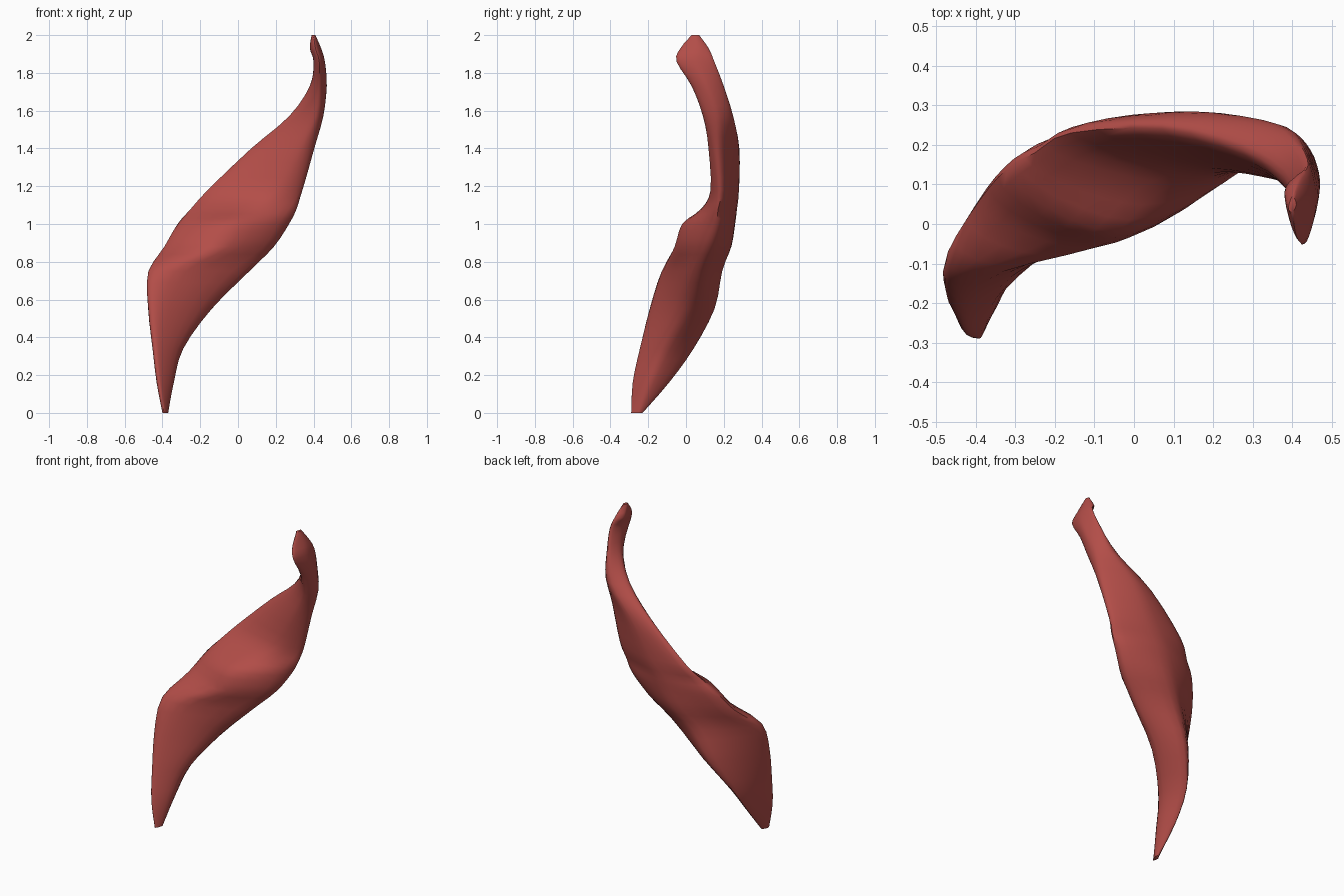
import bpy
import bmesh
from mathutils import Vector

default_cube = bpy.data.objects.get("Cube")
if default_cube:
    bpy.data.objects.remove(default_cube, do_unlink=True)

# Level sections in hundredths: height, then x, y of the left, back, right and front corners
SECTIONS = [
    (0, -40, -26, -38, -23, -37, -25, -39, -29),
    (16, -43, -24, -39, -9, -34, -19, -41, -28),
    (34, -45, -19, -37, 4, -29, -11, -42, -24),
    (55, -47, -14, -28, 15, -14, 0, -40, -18),
    (75, -47, -7, -18, 19, 6, 6, -33, -12),
    (88, -39, 6, -8, 24, 19, 12, -10, -6),
    (100, -32, 14, -2, 26, 27, 16, -4, -2),
    (108, -25, 18, 2, 27, 31, 17, 6, 8),
    (118, -16, 23, 10, 28, 34, 19, 20, 13),
    (140, 7, 24, 22, 28, 40, 18, 32, 12),
    (157, 27, 19, 37, 25, 45, 17, 41, 9),
    (173, 38, 12, 42, 20, 47, 11, 43, 3),
    (186, 40, 6, 44, 15, 46, 5, 43, -5),
    (193, 38, 8, 42, 12, 44, 6, 41, -3),
    (200, 39, 4, 40, 7, 41, 5, 40, 3),
]
RING_STEPS = 6
HEIGHT_STEPS = 3


def spline(a, b, c, d, t):
    """Smooth curve from b to c, guided by the neighbours a and d."""
    return (b * 2 + (c - a) * t + (a * 2 - b * 5 + c * 4 - d) * t ** 2
            + (b * 3 - a - c * 3 + d) * t ** 3) / 2


def smooth_ring(corners):
    """Round a section through its corners."""
    count = len(corners)
    ring = []
    for i in range(count):
        a, b, c, d = (corners[(i + k) % count] for k in (-1, 0, 1, 2))
        ring += [spline(a, b, c, d, s / RING_STEPS) for s in range(RING_STEPS)]
    return ring


def smooth_path(points):
    """Run an open curve through one corner of every section."""
    last = len(points) - 1
    path = []
    for i in range(last):
        a, b, c, d = (points[min(max(i + k, 0), last)] for k in (-1, 0, 1, 2))
        path += [spline(a, b, c, d, s / HEIGHT_STEPS) for s in range(HEIGHT_STEPS)]
    return path + [points[last]]


def make_material(name, colour):
    material = bpy.data.materials.new(name)
    material.use_nodes = True
    material.diffuse_color = colour
    material.node_tree.nodes["Principled BSDF"].inputs["Base Color"].default_value = colour
    return material


# Twisted strap body, lofted from foot to hooked tip
corner_paths = []
for corner in range(4):
    column = [Vector((row[1 + 2 * corner], row[2 + 2 * corner], row[0])) / 100
              for row in SECTIONS]
    corner_paths.append(smooth_path(column))

bm = bmesh.new()
rings = [[bm.verts.new(p) for p in smooth_ring(corners)]
         for corners in zip(*corner_paths)]
for lower, upper in zip(rings, rings[1:]):
    for i in range(len(lower)):
        j = (i + 1) % len(lower)
        bm.faces.new((lower[i], lower[j], upper[j], upper[i]))
bm.faces.new(rings[0])
bm.faces.new(rings[-1])
bmesh.ops.recalc_face_normals(bm, faces=bm.faces)

mesh = bpy.data.meshes.new("muscle_strap")
bm.to_mesh(mesh)
bm.free()
mesh.materials.append(make_material("muscle red", (0.45, 0.075, 0.065, 1)))
muscle = bpy.data.objects.new("muscle_strap", mesh)
bpy.context.collection.objects.link(muscle)

# Smooth surface with crisp end caps
bpy.ops.object.select_all(action="DESELECT")
muscle.select_set(True)
bpy.context.view_layer.objects.active = muscle
bpy.ops.object.shade_smooth_by_angle(angle=1.0)
